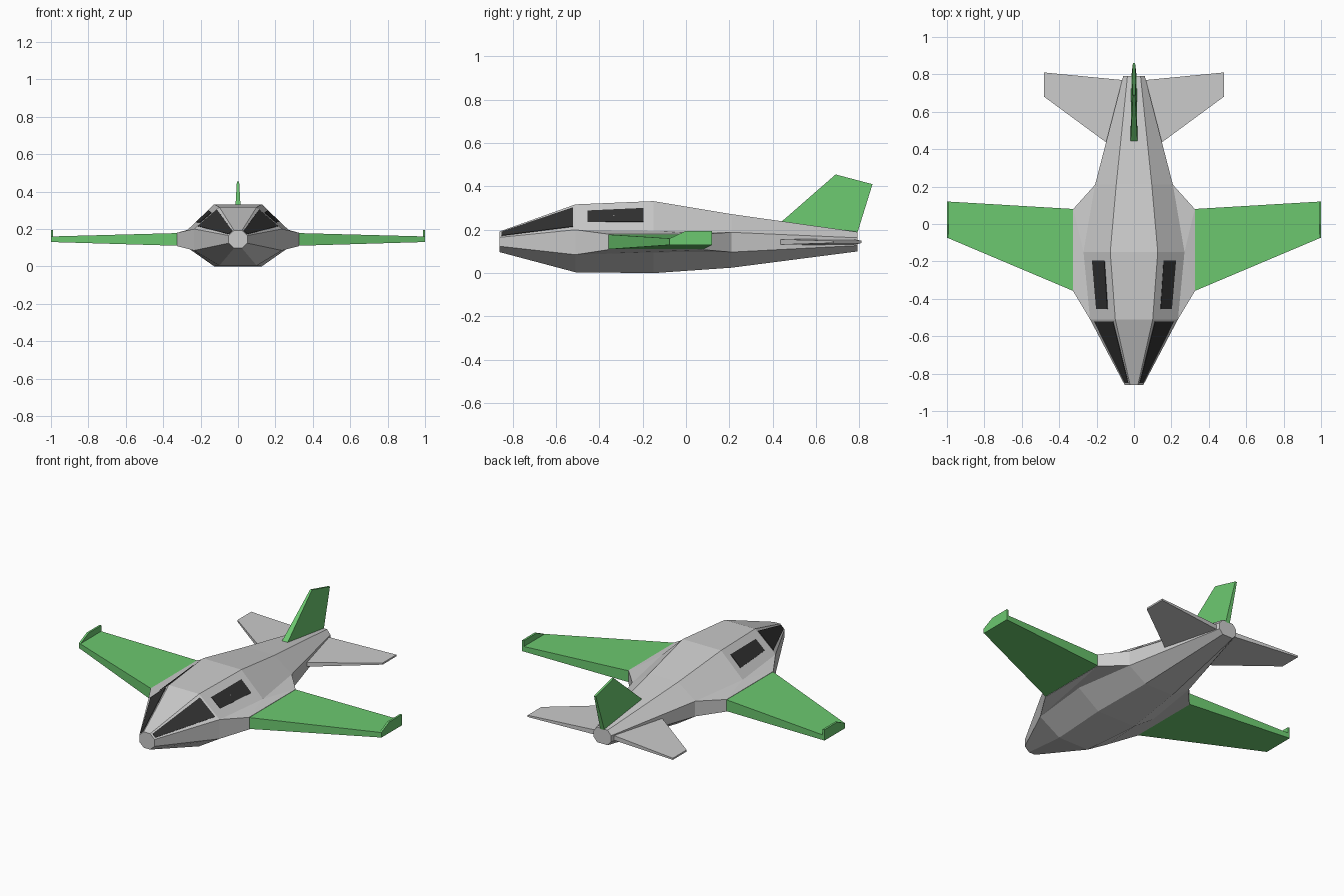
import bpy, bmesh
from mathutils import Vector

if "Cube" in bpy.data.objects:
    bpy.data.objects.remove(bpy.data.objects["Cube"])


def material(name, rgb):
    m = bpy.data.materials.new(name)
    m.diffuse_color = (*rgb, 1)
    m.use_nodes = True
    m.node_tree.nodes["Principled BSDF"].inputs["Base Color"].default_value = m.diffuse_color
    return m


green = material("green_paint", (0.15, 0.58, 0.16))
dark = material("dark_glass", (0.03, 0.03, 0.03))


def finish(name, bm, mat=None, mirror=False):
    bmesh.ops.recalc_face_normals(bm, faces=bm.faces[:])
    me = bpy.data.meshes.new(name)
    bm.to_mesh(me)
    bm.free()
    ob = bpy.data.objects.new(name, me)
    bpy.context.collection.objects.link(ob)
    if mat:
        me.materials.append(mat)
    if mirror:
        ob.modifiers.new("mirror", 'MIRROR')
    return ob


def loft(name, rings, mat=None, mirror=False):
    """Skin a list of equal-length rings and cap both ends."""
    bm = bmesh.new()
    vs = [[bm.verts.new(p) for p in r] for r in rings]
    n = len(rings[0])
    for a, b in zip(vs, vs[1:]):
        for i in range(n):
            j = (i + 1) % n
            bm.faces.new((a[i], a[j], b[j], b[i]))
    bm.faces.new(vs[0])
    bm.faces.new(vs[-1])
    return finish(name, bm, mat, mirror)


# Fuselage stations: y, half width, flat half width, z bottom, lower side, upper side, top
stations = [
    (-0.86, 0.05, 0.021, 0.097, 0.124, 0.165, 0.192),
    (-0.51, 0.235, 0.10, 0.004, 0.085, 0.20, 0.317),
    (-0.15, 0.27, 0.127, 0.0, 0.10, 0.195, 0.332),
    (0.21, 0.208, 0.095, 0.025, 0.097, 0.188, 0.272),
    (0.79, 0.058, 0.035, 0.10, 0.127, 0.163, 0.19),
]


def section(y, w, f, z0, zl, zu, z1):
    half = [(f, z0), (w, zl), (w, zu), (f, z1)]
    return [(x, y, z) for x, z in half] + [(-x, y, z) for x, z in reversed(half)]


loft("fuselage", [section(*s) for s in stations])

# Wing root fairing bulging out of the fuselage side
bm = bmesh.new()
for y, w, f, z0, zl, zu, z1 in stations[1:4]:
    for z in (zl, zu):
        bm.verts.new((w, y, z))
for y in (-0.36, 0.08):
    for z in (0.108, 0.18):
        bm.verts.new((0.325, y, z))
bmesh.ops.convex_hull(bm, input=bm.verts[:])
bmesh.ops.dissolve_limit(bm, angle_limit=0.02, verts=bm.verts[:], edges=bm.edges[:])
finish("wing_root", bm, mirror=True)


def slab(x, y0, y1, z0, z1):
    return [(x, y0, z0), (x, y1, z0), (x, y1, z1), (x, y0, z1)]


# Wings, upturned tips and tailplane
loft("wing", [slab(0.32, -0.36, 0.08, 0.11, 0.178),
              slab(0.995, -0.075, 0.12, 0.13, 0.16)], green, True)
tip = [(-0.075, 0.13), (-0.075, 0.16), (0.0, 0.195), (0.12, 0.195), (0.12, 0.13)]
loft("winglet", [[(x, y, z) for y, z in tip] for x in (0.988, 1.0)], green, True)
loft("tailplane", [slab(0.045, 0.36, 0.768, 0.129, 0.158),
                   slab(0.48, 0.68, 0.81, 0.139, 0.149)], None, True)

# Tail fin, thinner towards the tip and rear
fin = [(0.43, 0.228, 0.019), (0.69, 0.455, 0.006), (0.86, 0.41, 0.006), (0.79, 0.185, 0.014)]
loft("tail_fin", [[(s * t, y, z) for y, z, t in fin] for s in (-1, 1)], green)


def window(name, s, t, corners):
    """Thin glass on the upper diagonal facet between two stations; corners are (y, fraction down)."""
    def edge(st, k):
        return Vector((st[2], st[0], st[6])).lerp(Vector((st[1], st[0], st[5])), k)
    pts = []
    for y, k in corners:
        u = (y - s[0]) / (t[0] - s[0])
        pts.append(edge(s, k).lerp(edge(t, k), u))
    n = (pts[2] - pts[0]).cross(pts[3] - pts[1]).normalized()
    if n.x < 0:
        n = -n
    loft(name, [[p - n * 0.006 for p in pts], [p + n * 0.003 for p in pts]], dark, True)


# Windscreen and cabin windows
window("windscreen", stations[0], stations[1],
       [(-0.85, 0.2), (-0.85, 0.8), (-0.52, 0.87), (-0.52, 0.1)])
window("side_window", stations[1], stations[2],
       [(-0.455, 0.27), (-0.455, 0.71), (-0.195, 0.70), (-0.195, 0.235)])
